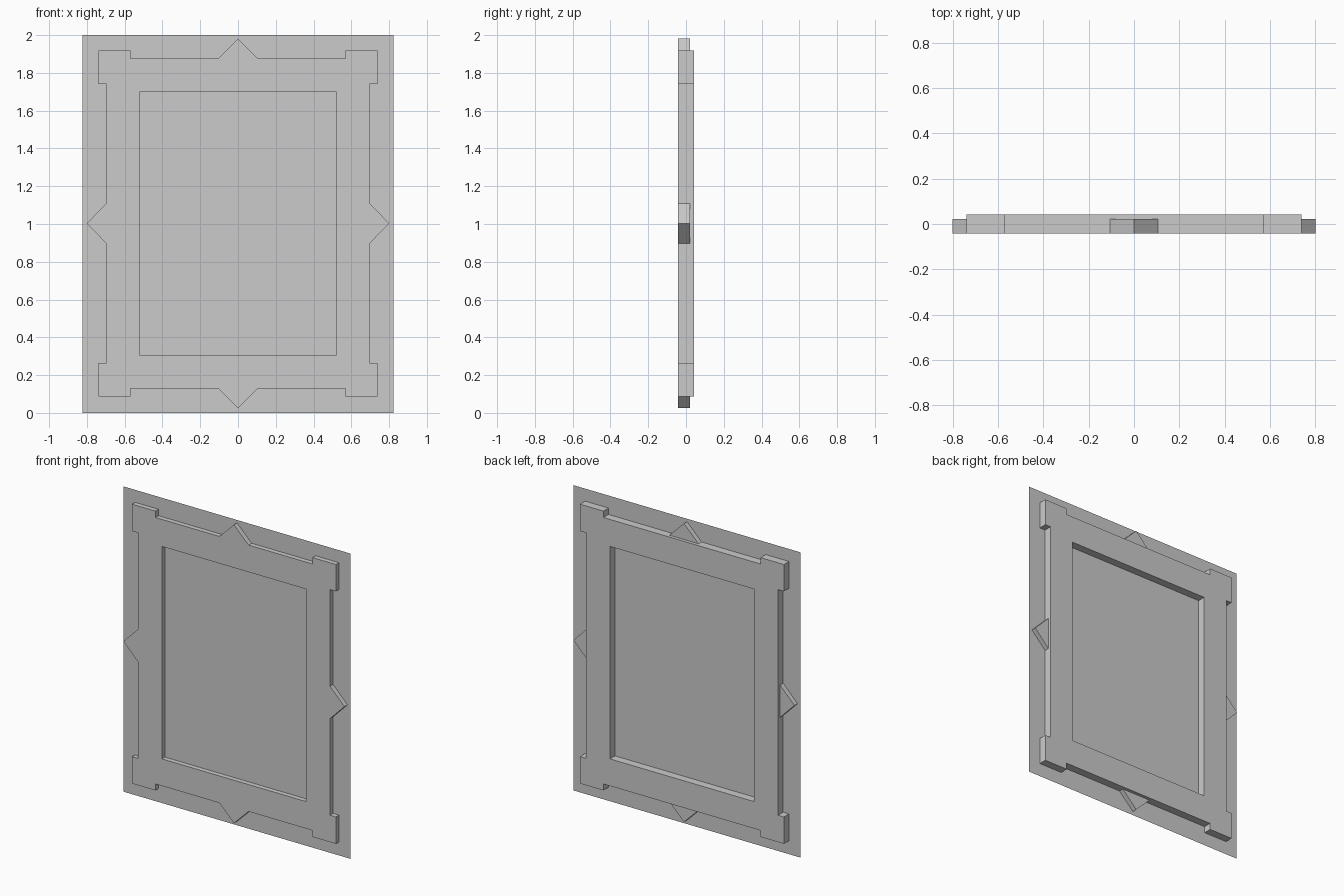
import bpy, bmesh
from mathutils import Vector

if "Cube" in bpy.data.objects:
    bpy.data.objects.remove(bpy.data.objects["Cube"])

CZ = 1.003                     # height of the frame centre
FRONT, BACK, TAB_BACK = -0.042, 0.042, 0.021
PANEL_Y = -0.0105


def add_mesh(name, loops, y0, depth):
    """Fill closed x/z outlines (inner loops become holes) and extrude along y."""
    bm = bmesh.new()
    edges = []
    for loop in loops:
        vs = [bm.verts.new((x, y0, z)) for x, z in loop]
        edges += [bm.edges.new((a, b)) for a, b in zip(vs, vs[1:] + vs[:1])]
    bmesh.ops.triangle_fill(bm, edges=edges, use_beauty=True, use_dissolve=False,
                            normal=Vector((0, -1, 0)))
    if depth:
        geo = bmesh.ops.extrude_face_region(bm, geom=bm.faces[:], use_keep_orig=True)
        moved = [v for v in geo["geom"] if isinstance(v, bmesh.types.BMVert)]
        bmesh.ops.translate(bm, verts=moved, vec=(0, depth, 0))
        bmesh.ops.recalc_face_normals(bm, faces=bm.faces)
    mesh = bpy.data.meshes.new(name)
    bm.to_mesh(mesh)
    bm.free()
    obj = bpy.data.objects.new(name, mesh)
    bpy.context.collection.objects.link(obj)
    return obj


def rect(hx, z0, z1):
    return [(-hx, z0), (hx, z0), (hx, z1), (-hx, z1)]


# Frame: one corner block profile mirrored to all four corners, with an opening
corner = [(0.697, 0.739), (0.739, 0.739), (0.739, 0.915), (0.569, 0.915), (0.569, 0.873)]
outline = []
for sx, sz in ((1, 1), (-1, 1), (-1, -1), (1, -1)):
    pts = corner if sx * sz > 0 else corner[::-1]
    outline += [(sx * x, CZ + sz * z) for x, z in pts]
add_mesh("frame", [outline, rect(0.522, CZ - 0.696, CZ + 0.696)], FRONT, BACK - FRONT)

# Pointed tabs in the middle of each side
for s, side in ((1, "upper"), (-1, "lower")):
    add_mesh(side + "_point", [[(-0.106, CZ + s * 0.873), (0.106, CZ + s * 0.873),
                                (0, CZ + s * 0.978)]], FRONT, TAB_BACK - FRONT)
for s, side in ((1, "right"), (-1, "left")):
    add_mesh(side + "_point", [[(s * 0.697, CZ - 0.106), (s * 0.697, CZ + 0.106),
                                (s * 0.801, CZ)]], FRONT, TAB_BACK - FRONT)

# Thin picture panel passing through the frame
add_mesh("picture_panel", [rect(0.824, 0, 2)], PANEL_Y, 0)
